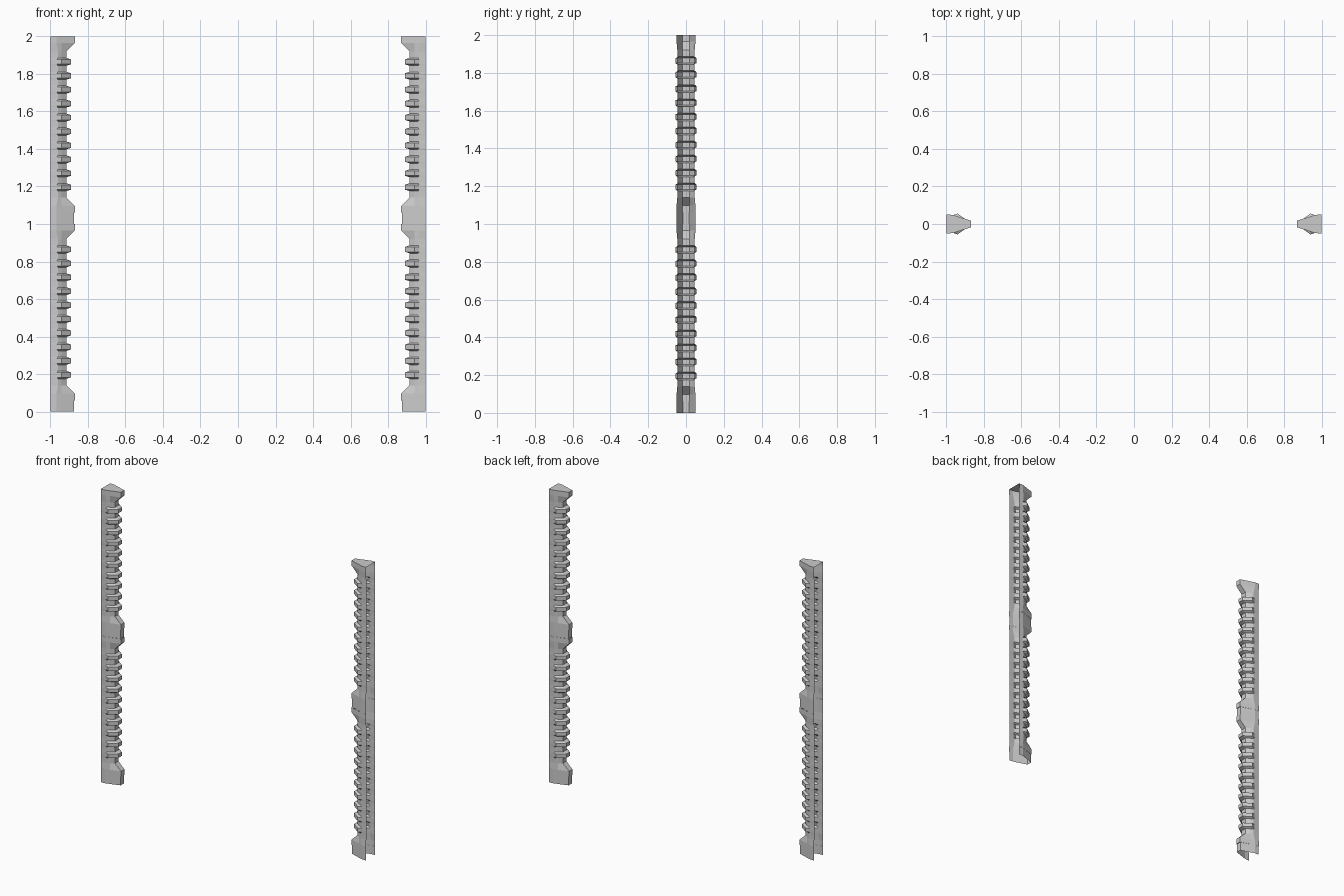
import bpy, bmesh

if "Cube" in bpy.data.objects:
    bpy.data.objects.remove(bpy.data.objects["Cube"])

# Half cross-sections (x, y), from the open wall side to the front edge
BODY = [(-1, .046), (-.96, .046), (-.94, .036), (-.915, .019)]
RIB = [(-1, .046), (-.965, .047), (-.941, .056), (-.89, .019)]
CAP = [(-1, .05), (-.968, .049), (-.94, .04), (-.87, .018)]
PLINTH = [(-1, .049), (-.968, .048), (-.94, .039), (-.873, .017)]


def loft(name, levels, close_top=False):
    """Skin an open-backed shell through (z, half section) levels, mirrored to the other side."""
    bm = bmesh.new()
    rings = []
    for z, half in levels:
        pts = [(x, -y) for x, y in half] + [(x, y) for x, y in reversed(half)]
        rings.append([bm.verts.new((x, y, z)) for x, y in pts])
    for a, b in zip(rings, rings[1:]):
        for i in range(len(a) - 1):
            bm.faces.new((a[i], a[i + 1], b[i + 1], b[i]))
    if close_top:
        bm.faces.new(rings[-1])
    mesh = bpy.data.meshes.new(name)
    bm.to_mesh(mesh)
    bm.free()
    obj = bpy.data.objects.new(name, mesh)
    bpy.context.collection.objects.link(obj)
    mirror = obj.modifiers.new("other_side", 'MIRROR')
    mirror.use_axis[0] = True
    mirror.use_mirror_merge = False
    return obj


def ribbed_levels(z0):
    """Flared foot, ten ribs, flared head."""
    levels = [(z0 + .06, CAP), (z0 + .097, CAP), (z0 + .14, BODY)]
    for i in range(10):
        c = z0 + .196 + i * .0743
        levels += [(c - .021, BODY), (c - .013, RIB), (c + .013, RIB), (c + .021, BODY)]
    return levels + [(z0 + .92, BODY), (z0 + .965, CAP), (z0 + 1, CAP)]


# Two stacked storeys, each a plain plinth under a ribbed post
for label, z0 in (("lower", 0), ("upper", 1)):
    loft(label + "_plinth", [(z0, PLINTH), (z0 + .06, PLINTH)])
    loft(label + "_ribbed_post", ribbed_levels(z0), close_top=(z0 == 1))
